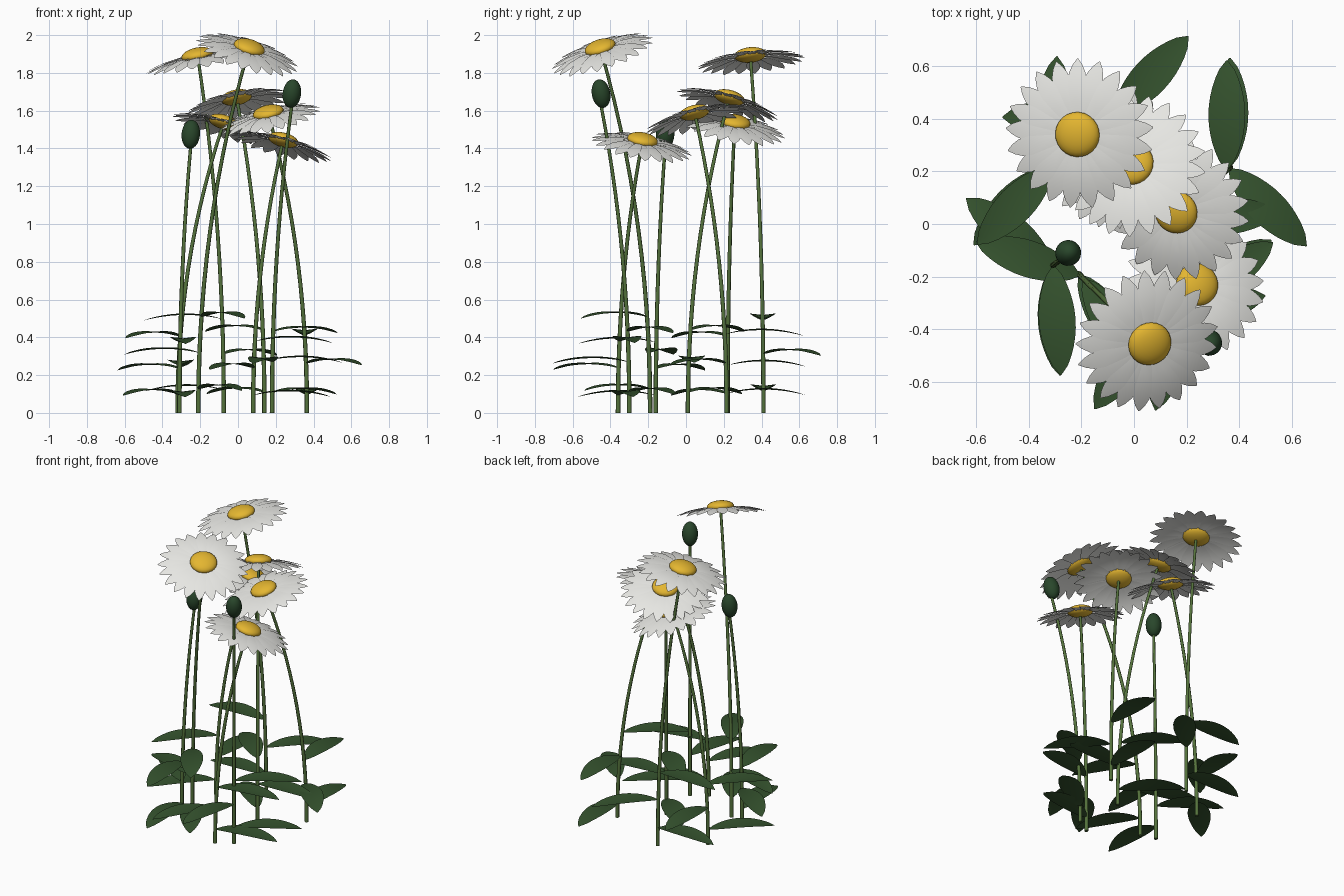
import bpy, bmesh, math
from mathutils import Vector, Matrix

cube = bpy.data.objects.get("Cube")
if cube:
    bpy.data.objects.remove(cube, do_unlink=True)


def material(name, rgb):
    m = bpy.data.materials.new(name)
    m.use_nodes = True
    m.diffuse_color = (*rgb, 1)
    bsdf = next(n for n in m.node_tree.nodes if n.type == 'BSDF_PRINCIPLED')
    bsdf.inputs["Base Color"].default_value = (*rgb, 1)
    bsdf.inputs["Roughness"].default_value = 0.7
    return m


WHITE = material("petal white", (0.80, 0.80, 0.77))
YELLOW = material("centre yellow", (0.78, 0.47, 0.03))
LEAF = material("leaf green", (0.035, 0.085, 0.027))
STEM = material("stem green", (0.09, 0.17, 0.045))
BUD = material("bud green", (0.022, 0.062, 0.024))


def finish(bm, name, mat, matrix=None):
    mesh = bpy.data.meshes.new(name)
    bm.to_mesh(mesh)
    bm.free()
    mesh.materials.append(mat)
    for p in mesh.polygons:
        p.use_smooth = True
    ob = bpy.data.objects.new(name, mesh)
    bpy.context.collection.objects.link(ob)
    if matrix:
        ob.matrix_world = matrix


def blade(bm, rows, place, edge_lift):
    """Add a three-column strip; rows are (distance, half width, height)."""
    grid = []
    for d, w, h in rows:
        side = h + edge_lift * w
        grid.append([bm.verts.new(place @ Vector(co)) for co in
                     ((d, -w, side), (d, 0, h), (d, w, side))])
    for a, b in zip(grid, grid[1:]):
        for i in range(2):
            bm.faces.new((a[i], b[i], b[i + 1], a[i + 1]))


def ellipsoid(name, mat, matrix, radius, half_height):
    bm = bmesh.new()
    bmesh.ops.create_uvsphere(bm, u_segments=24, v_segments=14, radius=1)
    bmesh.ops.scale(bm, vec=(radius, radius, half_height), verts=bm.verts)
    finish(bm, name, mat, matrix)


PETAL = [(0.04, 0.012, 0), (0.12, 0.025, 0.004), (0.19, 0.036, -0.006),
         (0.23, 0.032, -0.016), (0.26, 0.019, -0.025), (0.283, 0.002, -0.033)]
PETALS = 21


def petal_ring(name, matrix):
    bm = bmesh.new()
    for i in range(PETALS):
        turn = Matrix.Rotation(math.tau * i / PETALS, 4, 'Z')
        lift = Matrix.Translation((0, 0, 0.004 * (i % 2)))
        blade(bm, PETAL, turn @ lift, -0.06)
    finish(bm, name, WHITE, matrix)


def stem_point(base, tip, t):
    """Upright at the ground and bending more towards the head."""
    off = (tip - base) * t ** 2.1
    return Vector((base.x + off.x, base.y + off.y, tip.z * t))


def stem(name, base, tip):
    curve = bpy.data.curves.new(name, 'CURVE')
    curve.dimensions = '3D'
    curve.bevel_depth = 0.011
    curve.bevel_resolution = 2
    curve.use_fill_caps = True
    spline = curve.splines.new('POLY')
    steps = 14
    spline.points.add(steps)
    for i, p in enumerate(spline.points):
        p.co = (*stem_point(base, tip, i / steps), 1)
        p.radius = 1.1 - 0.3 * i / steps
    curve.materials.append(STEM)
    ob = bpy.data.objects.new(name, curve)
    bpy.context.collection.objects.link(ob)


LEAF_LENGTH, LEAF_HALF_WIDTH, LEAF_STEPS = 0.417, 0.068, 12


def leaf(name, origin, angle):
    rows = []
    for i in range(LEAF_STEPS + 1):
        t = i / LEAF_STEPS
        w = LEAF_HALF_WIDTH * max(math.sin(math.pi * t), 0) ** 0.68 + 0.002
        rows.append((LEAF_LENGTH * t, w, 0.1 * t * (1 - t) - 0.008 * t))
    bm = bmesh.new()
    place = Matrix.Translation(origin) @ Matrix.Rotation(math.radians(angle), 4, 'Z')
    blade(bm, rows, place, 0.12)
    finish(bm, name, LEAF)


# Each plant: head position, stem base, head tilt (None for a bud), head size, leaf angles
PLANTS = [
    ((-0.215, 0.34, 1.895), (-0.075, 0.41), (-0.2, -0.1), 1.01, (180, 47)),
    ((0.06, -0.455, 1.935), (-0.21, -0.19), (0.3, -0.32), 0.99, (-57, 162)),
    ((-0.008, 0.23, 1.67), (0.14, 0.01), (-0.2, 0.27), 0.98, (137, 4)),
    ((0.16, 0.045, 1.59), (0.365, 0.215), (-0.22, -0.24), 0.97, (90, -45)),
    ((0.24, -0.23, 1.445), (0.08, -0.36), (0.25, 0.18), 0.96, (11, 236)),
    ((-0.075, 0.26, 1.54), (-0.32, 0.22), (0.28, 0.17), 0.97, (226, 87)),
    ((0.285, -0.45, 1.69), (0.18, -0.30), None, 1, (35, -104)),
    ((-0.25, -0.11, 1.475), (-0.31, -0.16), None, 1, (274, 142)),
]

for n, (head, base, tilt, size, angles) in enumerate(PLANTS, 1):
    head, base = Vector(head), Vector((*base, 0))
    if tilt:
        normal = Vector((*tilt, 1)).normalized()
        turn = normal.to_track_quat('Z', 'Y').to_matrix().to_4x4()
        turn = turn @ Matrix.Scale(size, 4)
        tip = head - normal * 0.012
        petal_ring(f"petals_{n}", Matrix.Translation(tip) @ turn)
        ellipsoid(f"flower_centre_{n}", YELLOW,
                  Matrix.Translation(head) @ turn, 0.085, 0.038)
    else:
        tip = head - Vector((0, 0, 0.06))
        lean = (tip - stem_point(base, tip, 0.9)).to_track_quat('Z', 'Y')
        ellipsoid(f"bud_{n}", BUD, Matrix.Translation(head)
                  @ lean.to_matrix().to_4x4(), 0.049, 0.077)
    stem(f"stem_{n}", base, tip)
    # Leaves alternate between two directions up the stem
    for k, t in enumerate((0.264, 0.165, 0.065)):
        leaf(f"leaf_{n}_{k + 1}", stem_point(base, tip, t), angles[k % 2])
